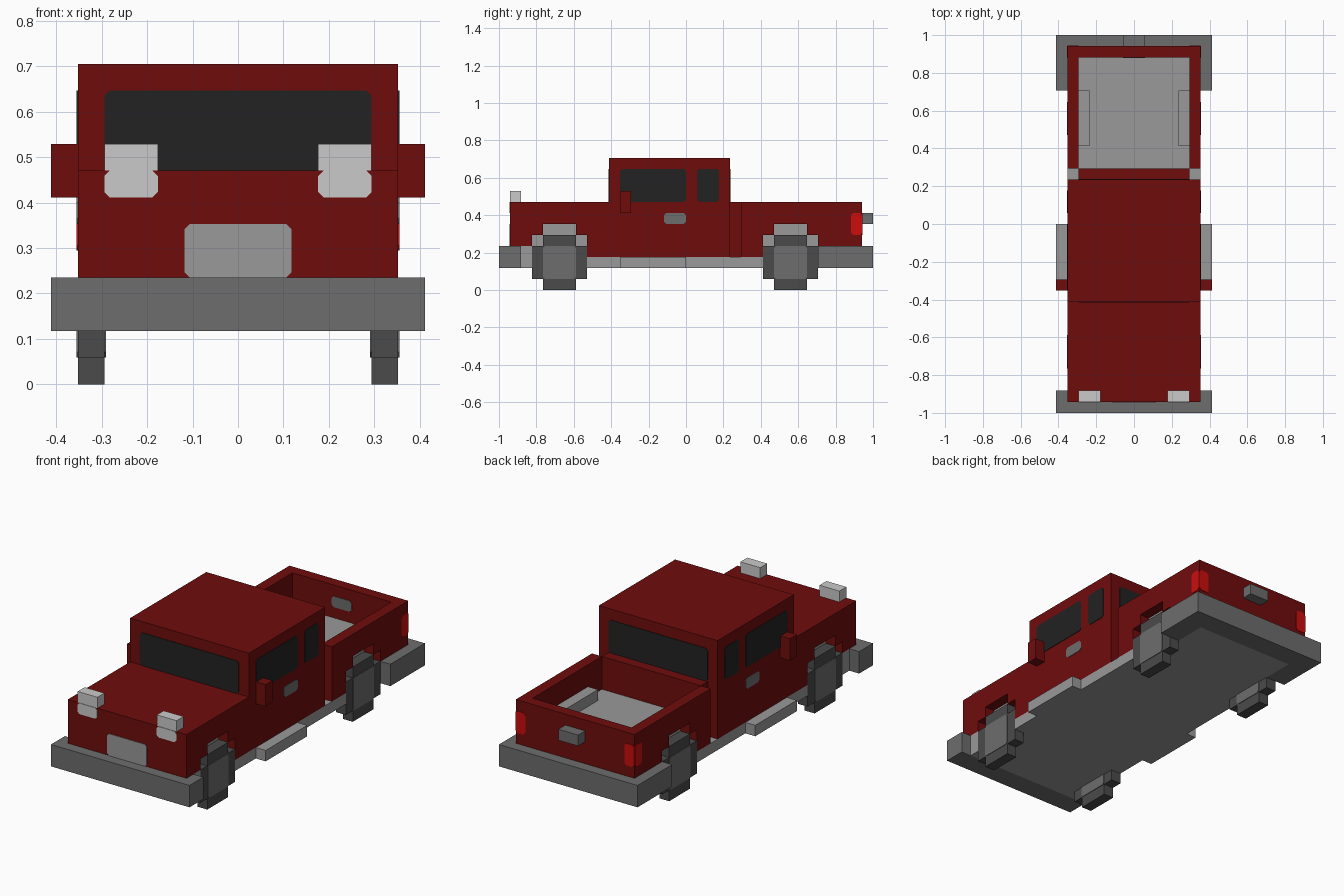
import bpy, bmesh
from mathutils import Vector

if "Cube" in bpy.data.objects:
    bpy.data.objects.remove(bpy.data.objects["Cube"])

U = 1 / 17  # the model sits on a block grid of this size


def material(name, r, g, b):
    m = bpy.data.materials.new(name)
    m.diffuse_color = (r, g, b, 1)
    m.use_nodes = True
    m.node_tree.nodes["Principled BSDF"].inputs["Base Color"].default_value = m.diffuse_color
    return m


RED = material("body red", 0.162, 0.0037, 0.0037)
GREY = material("bumper grey", 0.153, 0.153, 0.153)
LIGHT = material("chassis light grey", 0.319, 0.319, 0.319)
LAMP = material("headlight white", 0.59, 0.59, 0.59)
TYRE = material("tyre dark grey", 0.069, 0.069, 0.069)
GLASS = material("window black", 0.016, 0.016, 0.016)
TAIL = material("tail light red", 0.6, 0.004, 0.004)


def prism(name, outline, axis, lo, hi, mat):
    """Extrude a 2D outline (grid units) along an axis from lo to hi."""
    def point(a, b, c):
        return Vector({"x": (c, a, b), "y": (a, c, b), "z": (a, b, c)}[axis]) * U
    bm = bmesh.new()
    face = bm.faces.new([bm.verts.new(point(a, b, lo)) for a, b in outline])
    ext = bmesh.ops.extrude_face_region(bm, geom=[face])
    verts = [v for v in ext["geom"] if isinstance(v, bmesh.types.BMVert)]
    bmesh.ops.translate(bm, verts=verts, vec=point(0, 0, hi - lo))
    bmesh.ops.recalc_face_normals(bm, faces=bm.faces)
    me = bpy.data.meshes.new(name)
    bm.to_mesh(me)
    bm.free()
    me.materials.append(mat)
    ob = bpy.data.objects.new(name, me)
    bpy.context.collection.objects.link(ob)
    return ob


def box(name, x, y, z, mat):
    return prism(name, [(x[0], y[0]), (x[1], y[0]), (x[1], y[1]), (x[0], y[1])],
                 "z", z[0], z[1], mat)


def plate(name, axis, pos, a, b, mat, c=0.2):
    """Thin painted plate with clipped corners, centred on a surface."""
    (a0, a1), (b0, b1) = a, b
    outline = [(a0 + c, b0), (a1 - c, b0), (a1, b0 + c), (a1, b1 - c),
               (a1 - c, b1), (a0 + c, b1), (a0, b1 - c), (a0, b0 + c)]
    return prism(name, outline, axis, pos - 0.05, pos + 0.05, mat)


def span(s, a, b):
    """Range a..b, mirrored for the left side."""
    return tuple(sorted((s * a, s * b)))


# Chassis and bumpers
box("chassis", (-5, 5), (-15, 15), (2, 3), LIGHT)
box("front_bumper", (-7, 7), (-17, -15), (2, 4), GREY)
box("rear_bumper", (-7, 7), (15, 17), (2, 4), GREY)

# Hood, cabin and cargo bed
box("hood_and_cabin_core", (-5, 5), (-16, 4), (3, 8), RED)
box("cabin_top", (-6, 6), (-7, 4), (8, 12), RED)
box("bed_front_wall", (-5, 5), (4, 5), (3, 8), RED)
box("tailgate", (-5, 5), (15, 16), (4, 8), RED)
box("bed_floor", (-5, 5), (5, 15), (3, 5), LIGHT)

# Side panels with stepped wheel arches
front_panel = [(-16, 8), (-16, 4), (-14, 4), (-14, 5), (-13, 5), (-13, 6), (-10, 6),
               (-10, 5), (-9, 5), (-9, 3), (4, 3), (4, 8)]
rear_panel = [(5, 8), (5, 3), (7, 3), (7, 5), (8, 5), (8, 6), (11, 6),
              (11, 5), (12, 5), (12, 4), (16, 4), (16, 8)]

for s, side in ((1, "right"), (-1, "left")):
    prism(side + "_front_panel", front_panel, "x", *span(s, 5, 6), RED)
    prism(side + "_bed_panel", rear_panel, "x", *span(s, 5, 6), RED)

    # Sills, step and bumper arm
    box(side + "_sill", span(s, 5, 6), (-9, 7), (2, 3), LIGHT)
    box(side + "_front_sill", span(s, 5, 6), (-15, -14), (2, 4), LIGHT)
    box(side + "_step", span(s, 6, 7), (-6, 0), (2, 3), LIGHT)
    box(side + "_rear_bumper_arm", span(s, 5, 7), (12, 15), (2, 4), GREY)

    # Wheels with hubs and the wells behind them
    for cy, end in ((-11.5, "front"), (9.5, "rear")):
        name = f"{side}_{end}_"
        box(name + "wheel_well", span(s, 4, 5.03), (cy - 2.5, cy + 2.5), (3, 6), LIGHT)
        tyre = [(-1.5, 0), (1.5, 0), (1.5, 1), (2.5, 1), (2.5, 4), (1.5, 4),
                (1.5, 5), (-1.5, 5), (-1.5, 4), (-2.5, 4), (-2.5, 1), (-1.5, 1)]
        prism(name + "tyre", [(cy + a, b) for a, b in tyre], "x", *span(s, 5, 6), TYRE)
        for px, face in ((5, "inner"), (6, "outer")):
            plate(name + face + "_hub", "x", s * px, (cy - 1.5, cy + 1.5), (1, 4), GREY)

    # Mirror, door handle and side windows
    box(side + "_mirror", span(s, 6, 7), (-6, -5), (7, 9), RED)
    plate(side + "_door_handle", "x", s * 6, (-2, 0), (6, 7), GREY)
    plate(side + "_door_window", "x", s * 6, (-6, 0), (8, 11), GLASS)
    plate(side + "_rear_side_window", "x", s * 6, (1, 3), (8, 11), GLASS)

    # Headlights and tail lights
    box(side + "_headlight", span(s, 3, 5), (-16, -15), (8, 9), LAMP)
    plate(side + "_headlight_face", "y", -16, span(s, 3, 5), (7, 8), LAMP)
    plate(side + "_tail_light_side", "x", s * 6, (15, 16), (5, 7), TAIL)
    plate(side + "_tail_light_back", "y", 16, span(s, 5, 6), (5, 7), TAIL)

# Grille, windscreen, rear window and tailgate handle
plate("grille", "y", -16, (-2, 2), (4, 6), LIGHT)
plate("windscreen", "y", -7, (-5, 5), (8, 11), GLASS)
plate("rear_window", "y", 4, (-5, 5), (8, 11), GLASS)
box("tailgate_handle", (-1, 1), (16, 17), (6, 7), GREY)
plate("tailgate_inner_latch", "y", 15, (-1, 1), (6, 7), GREY)
